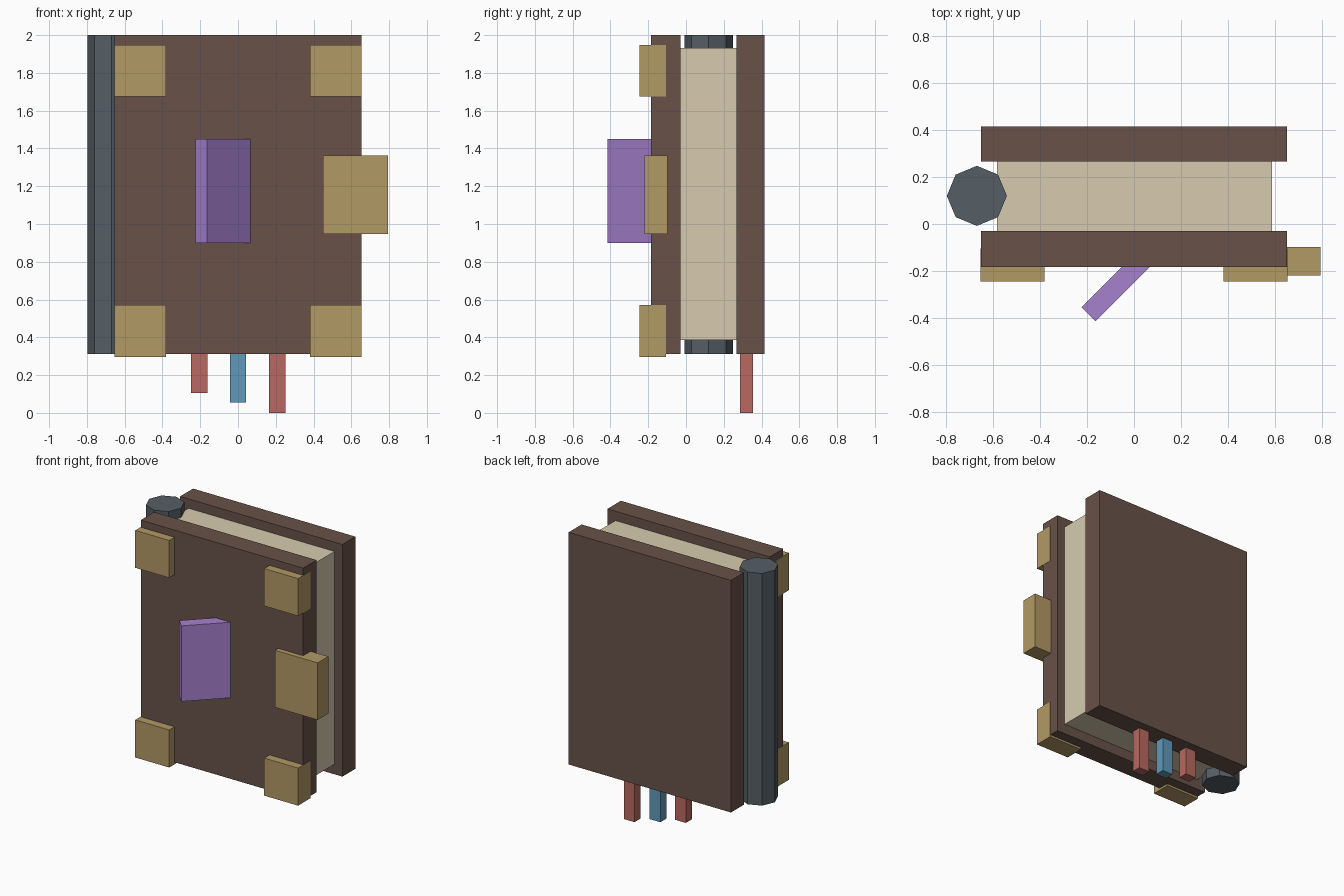
import bpy
from math import pi

if "Cube" in bpy.data.objects:
    bpy.data.objects.remove(bpy.data.objects["Cube"])


def material(name, rgb):
    m = bpy.data.materials.new(name)
    m.diffuse_color = (*rgb, 1)
    m.use_nodes = True
    m.node_tree.nodes["Principled BSDF"].inputs["Base Color"].default_value = m.diffuse_color
    return m


leather = material("leather", (0.14, 0.085, 0.065))
paper = material("paper", (0.68, 0.60, 0.43))
iron = material("iron", (0.09, 0.11, 0.13))
brass = material("brass", (0.45, 0.32, 0.13))
violet = material("violet", (0.38, 0.22, 0.62))
red = material("red", (0.48, 0.14, 0.12))
blue = material("blue", (0.12, 0.32, 0.50))


def box(name, x, y, z, mat, turn=0):
    """Box from (min, max) pairs, optionally turned about its vertical axis."""
    spans = (x, y, z)
    bpy.ops.mesh.primitive_cube_add(size=1, location=[(a + b) / 2 for a, b in spans])
    ob = bpy.context.object
    ob.name = name
    for v in ob.data.vertices:
        for i, (a, b) in enumerate(spans):
            v.co[i] *= b - a
    ob.rotation_euler.z = turn
    ob.data.materials.append(mat)
    return ob


# Covers and page block
W, BOTTOM, TOP = 0.653, 0.312, 2.0
box("front_cover", (-W, W), (-0.184, -0.03), (BOTTOM, TOP), leather)
box("back_cover", (-W, W), (0.267, 0.416), (BOTTOM, TOP), leather)
box("pages", (-0.585, 0.589), (-0.032, 0.269), (0.385, 1.932), paper)

# Octagonal spine
bpy.ops.mesh.primitive_cylinder_add(vertices=8, radius=0.128, depth=TOP - BOTTOM,
                                    location=(-0.67, 0.12, (TOP + BOTTOM) / 2))
spine = bpy.context.object
spine.name = "spine"
spine.data.materials.append(iron)

# Corner guards on the front cover, and the clasp
for side, x in (("left", (-0.655, -0.382)), ("right", (0.382, 0.655))):
    for level, z in (("lower", (0.297, 0.57)), ("upper", (1.676, 1.948))):
        box(f"corner_guard_{level}_{side}", x, (-0.245, -0.105), z, brass)
box("clasp", (0.45, 0.795), (-0.22, -0.098), (0.948, 1.363), brass)

# Square plate set diagonally into the front cover
box("emblem_plate", (-0.275, 0.275), (-0.233, -0.148), (0.9, 1.45), violet, pi / 4)

# Bookmark ribbons hanging from the back cover
for name, x, low, mat in (("left", -0.205, 0.105, red),
                          ("middle", 0.0, 0.055, blue),
                          ("right", 0.208, 0.0, red)):
    box(f"ribbon_{name}", (x - 0.043, x + 0.043), (0.287, 0.356), (low, 0.42), mat)
